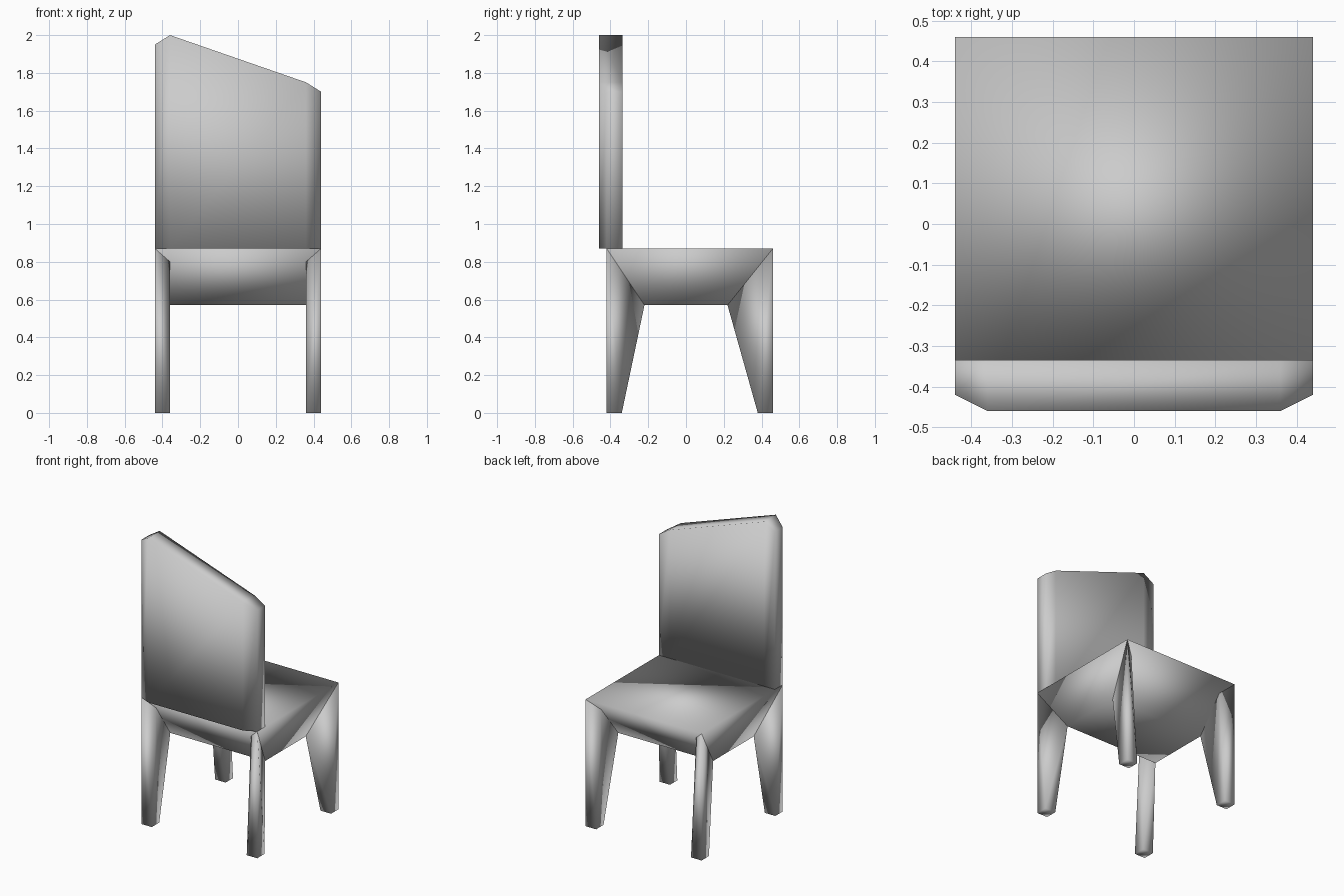
import bpy, bmesh

if "Cube" in bpy.data.objects:
    bpy.data.objects.remove(bpy.data.objects["Cube"])

X_OUT, X_IN = 0.44, 0.36      # outer and inner half widths
SEAT_Z, APRON_Z = 0.87, 0.57  # seat top and apron bottom


def finish(name, bm):
    bmesh.ops.recalc_face_normals(bm, faces=bm.faces)
    for f in bm.faces:
        f.smooth = True
    mesh = bpy.data.meshes.new(name)
    bm.to_mesh(mesh)
    bm.free()
    obj = bpy.data.objects.new(name, mesh)
    bpy.context.collection.objects.link(obj)
    return obj


def hull(name, points):
    bm = bmesh.new()
    for p in points:
        bm.verts.new(p)
    res = bmesh.ops.convex_hull(bm, input=bm.verts)
    junk = {g for g in res["geom_interior"] + res["geom_unused"]
            if isinstance(g, bmesh.types.BMVert)}
    bmesh.ops.delete(bm, geom=list(junk), context='VERTS')
    bmesh.ops.dissolve_limit(bm, angle_limit=0.01, verts=bm.verts, edges=bm.edges)
    return finish(name, bm)


# Seat: block tapering down to a smaller flat underside
hull("seat",
     [(s * X_OUT, y, SEAT_Z) for s in (-1, 1) for y in (-0.42, 0.46)] +
     [(s * X_IN, y, APRON_Z) for s in (-1, 1) for y in (-0.22, 0.22)])


# Legs: small square feet flaring into the corners of the seat block
def leg(name, s, y_out, y_in, y_plate):
    def on_taper(t):  # y of the sloping apron at fraction t of its depth
        return y_out + (y_plate - y_out) * t
    depth = SEAT_Z - APRON_Z
    t = (y_in - y_out) / (y_plate - y_out)
    feet = [(s * x, y, 0) for x in (X_IN, X_OUT) for y in (y_out, y_in)]
    top = [(s * X_OUT, y_out, SEAT_Z),
           (s * X_IN, y_plate, APRON_Z),
           (s * X_IN, on_taper(0.07 / depth), 0.80),
           (s * (X_OUT - 0.08 * t), y_in, SEAT_Z - depth * t)]
    hull(name, feet + top)


for side, s in (("left", -1), ("right", 1)):
    leg("front_leg_" + side, s, -0.42, -0.34, -0.22)
    leg("rear_leg_" + side, s, 0.46, 0.38, 0.22)

# Backrest: panel with clipped outer corners and a slanted top
columns = [(-X_OUT, -0.42, 1.95), (-X_IN, -0.46, 2.0),
           (X_IN, -0.46, 1.75), (X_OUT, -0.42, 1.70)]
bm = bmesh.new()
rings = [[bm.verts.new(p) for p in ((x, y, SEAT_Z), (x, y, z),
                                    (x, -0.335, z), (x, -0.335, SEAT_Z))]
         for x, y, z in columns]
for a, b in zip(rings, rings[1:]):
    for i in range(4):
        j = (i + 1) % 4
        bm.faces.new((a[i], a[j], b[j], b[i]))
bm.faces.new(rings[0])
bm.faces.new(rings[-1])
finish("backrest", bm)
